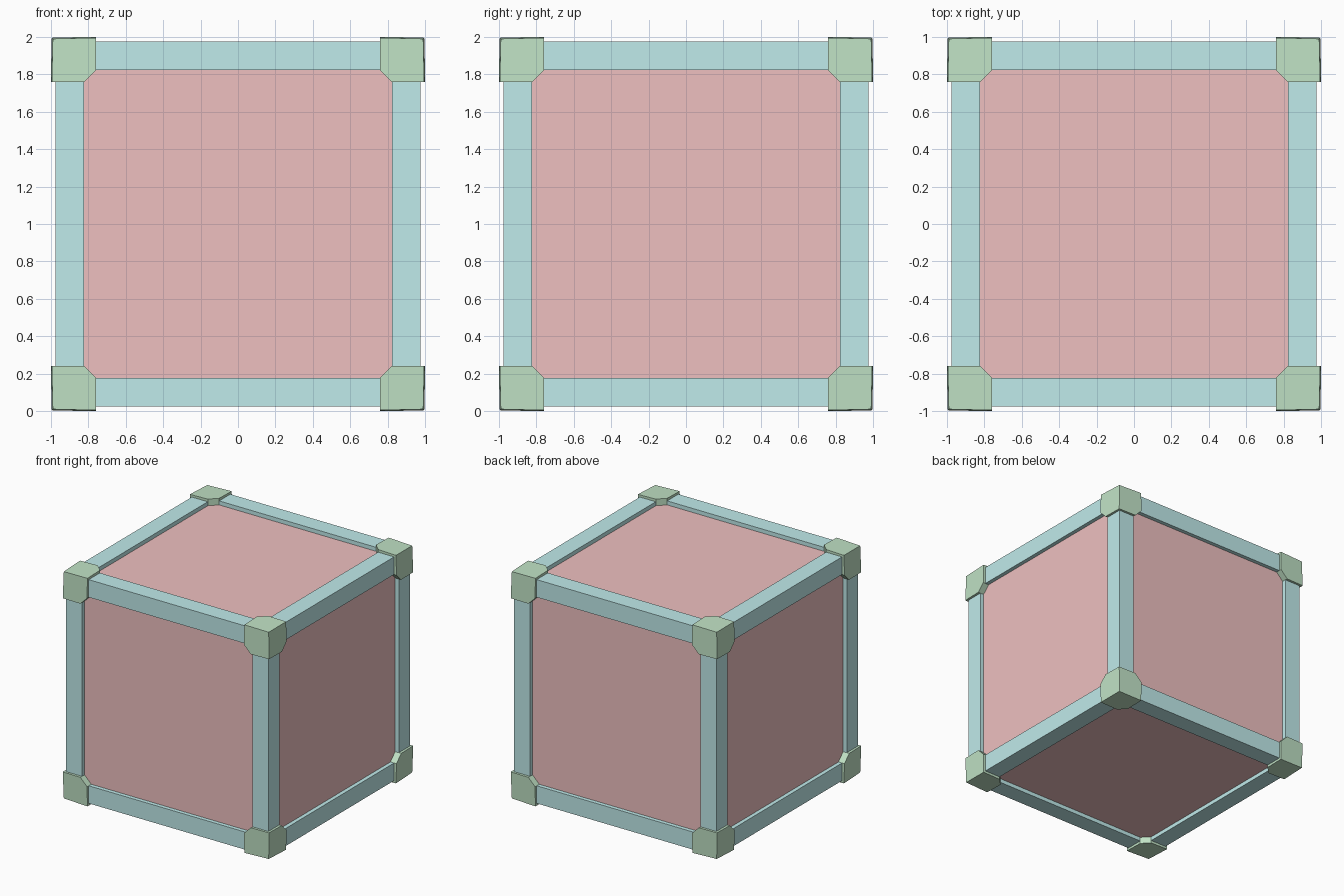
import bpy, bmesh
from itertools import product, permutations
from mathutils import Vector

if "Cube" in bpy.data.objects:
    bpy.data.objects.remove(bpy.data.objects["Cube"])

CENTRE = Vector((0, 0, 1))
INNER, OUTER = 0.823, 0.977    # beam cross-section limits
ARM = 0.758                    # where corner caps end along each edge
PANEL = 0.942                  # panel surface, recessed behind the beams


def material(name, rgb):
    m = bpy.data.materials.new(name)
    m.diffuse_color = (*rgb, 1)
    m.use_nodes = True
    m.node_tree.nodes["Principled BSDF"].inputs["Base Color"].default_value = m.diffuse_color
    return m


RED = material("panel_red", (0.86, 0.53, 0.53))
TEAL = material("beam_teal", (0.53, 0.83, 0.83))
GREEN = material("corner_green", (0.53, 0.76, 0.56))


def hull(name, points, mat):
    """Convex solid from a handful of points, with clean flat faces."""
    bm = bmesh.new()
    for p in points:
        bm.verts.new(p)
    bmesh.ops.convex_hull(bm, input=bm.verts[:])
    bmesh.ops.dissolve_limit(bm, angle_limit=0.005, verts=bm.verts[:], edges=bm.edges[:])
    bmesh.ops.recalc_face_normals(bm, faces=bm.faces[:])
    me = bpy.data.meshes.new(name)
    bm.to_mesh(me)
    bm.free()
    me.materials.append(mat)
    ob = bpy.data.objects.new(name, me)
    ob.location = CENTRE
    bpy.context.collection.objects.link(ob)
    return ob


def box(name, ranges, mat):
    return hull(name, list(product(*ranges)), mat)


for axis, label in enumerate("xyz"):
    u, v = (axis + 1) % 3, (axis + 2) % 3

    # Recessed panels, one pair per axis
    for s in (-1, 1):
        r = [(-0.85, 0.85)] * 3
        r[axis] = (s * 0.88, s * PANEL)
        box(f"panel_{label}_{'pos' if s > 0 else 'neg'}", r, RED)

    # Four frame beams running along this axis
    for i, (su, sv) in enumerate(product((-1, 1), repeat=2)):
        r = [None] * 3
        r[axis] = (-0.8, 0.8)
        r[u] = (su * INNER, su * OUTER)
        r[v] = (sv * INNER, sv * OUTER)
        box(f"beam_{label}_{i + 1}", r, TEAL)

# Corner caps: chamfered blocks whose faces dip slightly toward the tip
TIP, EDGE = 0.99, 0.9957
cap = {(TIP, TIP, TIP)}
for pattern in ((ARM, EDGE, EDGE), (ARM, INNER, 1.0), (ARM, INNER, INNER)):
    cap |= set(permutations(pattern))
for i, signs in enumerate(product((-1, 1), repeat=3)):
    hull(f"corner_cap_{i + 1}",
         [[c * s for c, s in zip(p, signs)] for p in sorted(cap)], GREEN)
